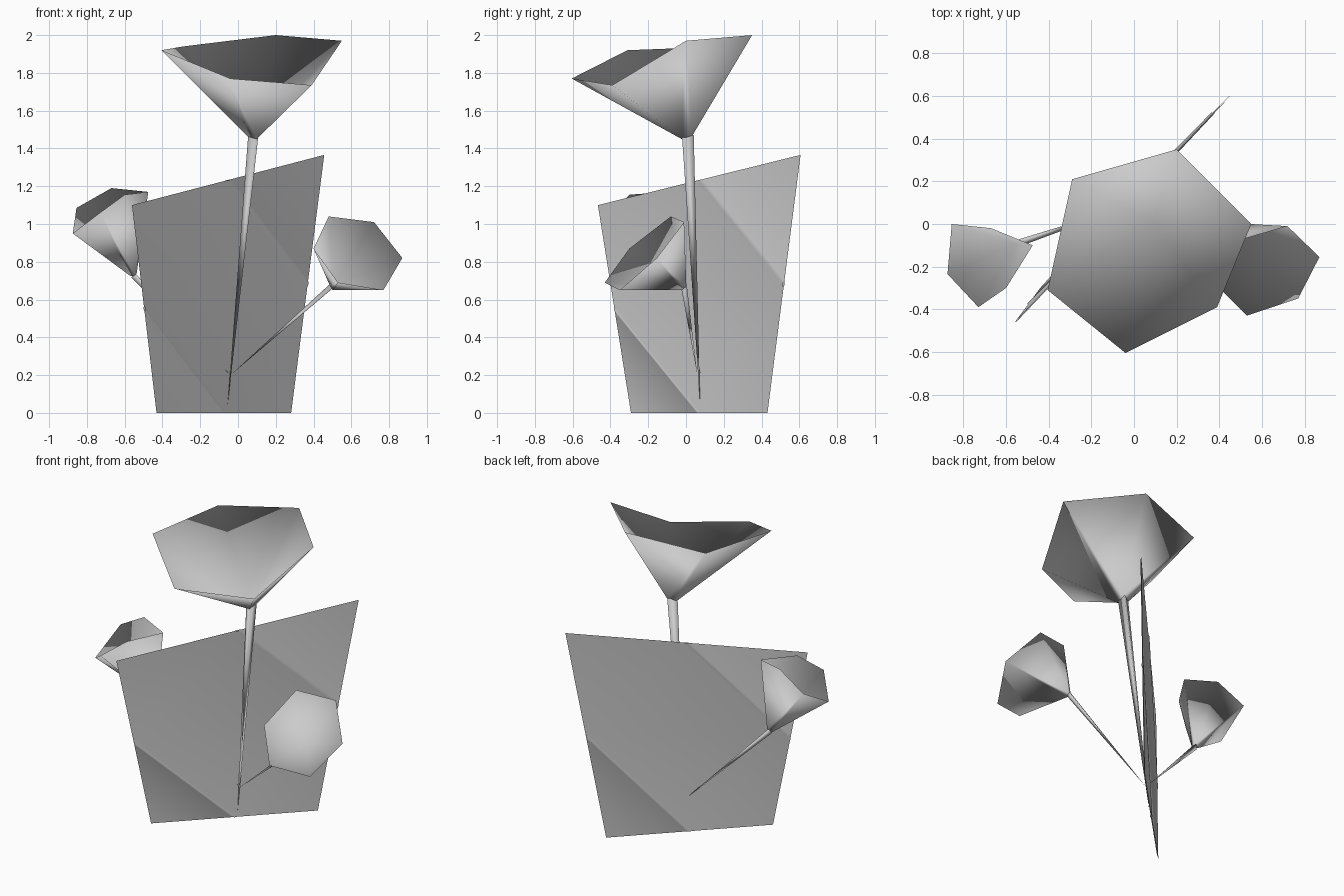
import bpy
from mathutils import Vector

if "Cube" in bpy.data.objects:
    bpy.data.objects.remove(bpy.data.objects["Cube"])

grey = bpy.data.materials.new("plain_grey")
grey.diffuse_color = (0.6, 0.6, 0.6, 1)
grey.use_nodes = True
grey.node_tree.nodes["Principled BSDF"].inputs["Base Color"].default_value = grey.diffuse_color


def make(name, verts, faces):
    mesh = bpy.data.meshes.new(name)
    mesh.from_pydata(verts, [], faces)
    mesh.materials.append(grey)
    for p in mesh.polygons:
        p.use_smooth = True
    mesh.update()
    obj = bpy.data.objects.new(name, mesh)
    bpy.context.collection.objects.link(obj)
    return obj


def triangle_ring(centre, axis, radius):
    """Three points around an axis, the section of every stem."""
    side = axis.cross(Vector((0, 1, 0))).normalized()
    other = axis.cross(side).normalized()
    return [centre + radius * (side * c + other * s)
            for c, s in ((1, 0), (-0.5, 0.866), (-0.5, -0.866))]


def stem(name, foot, top, radius):
    foot, top = Vector(foot), Vector(top)
    ring = triangle_ring(top, (top - foot).normalized(), radius)
    make(name, ring + [foot], [(1, 0, 3), (2, 1, 3), (0, 2, 3), (0, 1, 2)])


def blossom(name, rim, base, radius):
    """Six-sided cup: outer wall on a three-sided base, thin inner lining.
    Rim points run anticlockwise when looking into the cup."""
    rim, base = [Vector(p) for p in rim], Vector(base)
    axis = (sum(rim, Vector()) / 6 - base).normalized()
    foot = []
    for i in (0, 2, 4):
        d = (rim[i] + rim[i + 1]) / 2 - base
        foot.append(base + (d - axis * d.dot(axis)).normalized() * radius)
    verts = rim + foot + [base + axis * 0.012]
    faces = []
    for k in range(3):
        a, b, c = 2 * k, 2 * k + 1, (2 * k + 2) % 6
        f, g = 6 + k, 6 + (k + 1) % 3
        faces += [(b, a, f), (c, b, f), (c, f, g)]
    faces.append((8, 7, 6))
    faces += [(i, (i + 1) % 6, 9) for i in range(6)]
    obj = make(name, verts, faces)
    # soft normals that roll over the rim from lining to wall
    normals = [(p - base).normalized() for p in rim]
    normals += [((p - base).normalized() - axis * 0.6).normalized() for p in foot]
    obj.data.normals_split_custom_set_from_vertices(normals + [axis])


def leaf_side(name, low_l, low_r, high_r, high_l, offset):
    """One face of the upright leaf, with two raised diagonal folds."""
    a, b, c, d = [Vector(p) for p in (low_l, low_r, high_r, high_l)]
    out = (b - a).cross(d - a).normalized()
    shift = out * offset

    def at(u, v):
        return a.lerp(b, u).lerp(d.lerp(c, u), v) + shift

    w = 0.015
    ridge = out * 0.005
    verts = [at(0, 0)]
    for k in (-w, 0, w):                       # lower fold
        lift = ridge if k == 0 else Vector()
        verts += [at(0.5 + k, 0) + lift, at(0, 0.5 + k) + lift]
    for k in (-w, 0, w):                       # upper fold
        lift = ridge if k == 0 else Vector()
        verts += [at(1, 0.5 + k) + lift, at(0.5 + k, 1) + lift]
    verts += [at(1, 0), at(0, 1), at(1, 1)]
    faces = [(0, 1, 2), (1, 3, 4, 2), (3, 5, 6, 4),
             (5, 13, 7, 6), (6, 7, 8, 14),
             (7, 9, 10, 8), (9, 11, 12, 10), (11, 15, 12)]
    make(name, verts, faces)


# upright leaf, front and back
corners = [(-0.43, -0.29, 0), (0.28, 0.43, 0), (0.455, 0.605, 1.365), (-0.56, -0.465, 1.10)]
leaf_side("leaf_front", *corners, 0.002)
leaf_side("leaf_back", corners[1], corners[0], corners[3], corners[2], 0.002)

# tall centre flower
stem("tall_stem", (-0.055, 0.075, 0.04), (0.09, 0.01, 1.47), 0.036)
blossom("tall_blossom",
        [(0.55, 0, 1.97), (0.2, 0.35, 2.0), (-0.29, 0.21, 1.94),
         (-0.405, -0.31, 1.92), (-0.04, -0.605, 1.77), (0.39, -0.39, 1.735)],
        (0.09, 0.01, 1.46), 0.036)

# low flower on the right
stem("right_stem", (-0.04, 0.06, 0.2), (0.5, -0.01, 0.67), 0.018)
blossom("right_blossom",
        [(0.87, -0.155, 0.82), (0.72, -0.01, 1.01), (0.48, -0.08, 1.04),
         (0.4, -0.3, 0.87), (0.53, -0.43, 0.69), (0.77, -0.35, 0.65)],
        (0.5, -0.01, 0.665), 0.018)

# low flower on the left
stem("left_stem", (-0.04, 0.08, 0.2), (-0.55, -0.09, 0.73), 0.02)
blossom("left_blossom",
        [(-0.475, -0.1, 1.17), (-0.67, -0.02, 1.19), (-0.855, 0, 1.085),
         (-0.875, -0.235, 0.95), (-0.73, -0.39, 1.06), (-0.6, -0.3, 1.155)],
        (-0.55, -0.09, 0.73), 0.02)
